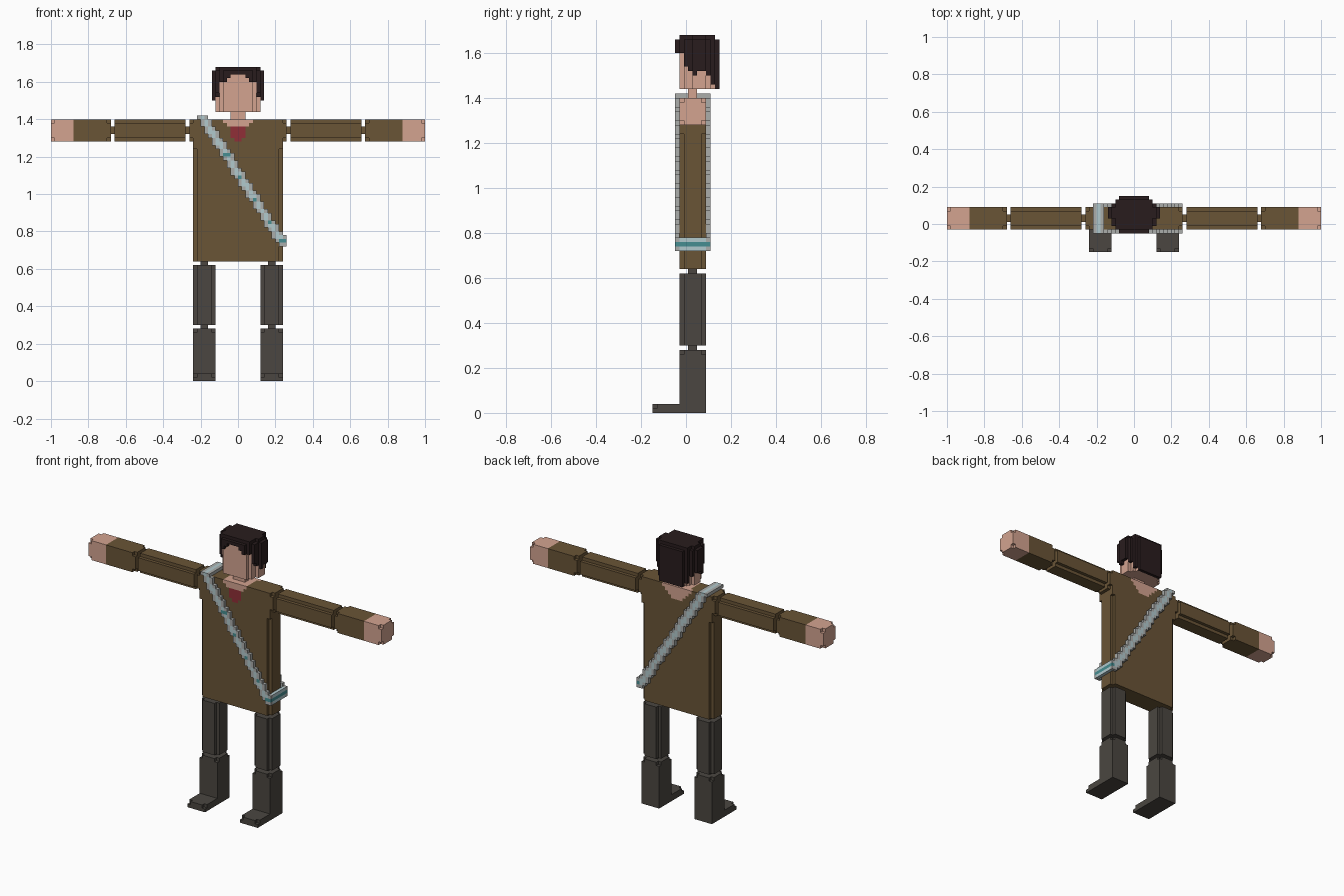
import bpy, bmesh, math

if "Cube" in bpy.data.objects:
    bpy.data.objects.remove(bpy.data.objects["Cube"])

V = 0.02      # block size
Y0 = -0.03    # front of the torso is block row 0


def material(name, r, g, b):
    m = bpy.data.materials.new(name)
    m.diffuse_color = tuple((c / 255) ** 2.2 for c in (r, g, b)) + (1,)
    m.use_nodes = True
    m.node_tree.nodes["Principled BSDF"].inputs["Base Color"].default_value = m.diffuse_color
    return m


SKIN = material("skin", 210, 162, 143)
BROWN = material("brown_cloth", 105, 85, 57)
DARK = material("dark_grey_cloth", 76, 72, 67)
HAIR = material("dark_hair", 45, 34, 35)
RED = material("red_scarf", 142, 50, 58)
GREY = material("strap_grey", 170, 172, 170)
CYAN = material("strap_pale_cyan", 176, 200, 204)
TEAL = material("strap_teal", 72, 140, 144)

# direction, then the four corners of that block side
SIDES = [((1, 0, 0), ((1, 0, 0), (1, 1, 0), (1, 1, 1), (1, 0, 1))),
         ((-1, 0, 0), ((0, 0, 0), (0, 0, 1), (0, 1, 1), (0, 1, 0))),
         ((0, 1, 0), ((0, 1, 0), (0, 1, 1), (1, 1, 1), (1, 1, 0))),
         ((0, -1, 0), ((0, 0, 0), (1, 0, 0), (1, 0, 1), (0, 0, 1))),
         ((0, 0, 1), ((0, 0, 1), (1, 0, 1), (1, 1, 1), (0, 1, 1))),
         ((0, 0, -1), ((0, 0, 0), (0, 1, 0), (1, 1, 0), (1, 0, 0)))]


def block_part(name, xs, ys, zs, rule):
    """Build the outer skin of all blocks for which rule returns a material."""
    cells = {}
    for i in range(*xs):
        for j in range(*ys):
            for k in range(*zs):
                m = rule(i, j, k)
                if m:
                    cells[i, j, k] = m
    mats = list(dict.fromkeys(cells.values()))
    bm = bmesh.new()
    verts = {}

    def vert(p):
        if p not in verts:
            verts[p] = bm.verts.new((p[0] * V, p[1] * V + Y0, p[2] * V))
        return verts[p]

    for c, m in cells.items():
        for d, corners in SIDES:
            if tuple(a + b for a, b in zip(c, d)) not in cells:
                f = bm.faces.new([vert(tuple(a + b for a, b in zip(c, q))) for q in corners])
                f.material_index = mats.index(m)
    # merge flat areas of one colour
    bmesh.ops.dissolve_limit(bm, angle_limit=0.01, verts=bm.verts[:],
                             edges=bm.edges[:], delimit={'MATERIAL'})
    me = bpy.data.meshes.new(name)
    bm.to_mesh(me)
    bm.free()
    for m in mats:
        me.materials.append(m)
    ob = bpy.data.objects.new(name, me)
    bpy.context.collection.objects.link(ob)
    return ob


def half(i):
    """Distance in blocks from the middle, the same on both sides."""
    return i if i >= 0 else -1 - i


def corner(a, a0, a1, b, b0, b1):
    return a in (a0, a1) and b in (b0, b1)


# Torso with open collar and scarf knot
def torso(i, j, k):
    u = half(i)
    if u == 11 and j in (0, 5) and k < 62:
        return None
    if u == 12 and (k < 64 or corner(j, 0, 5, k, 64, 69)):
        return None
    if j == 0 and ((u <= 1 and 65 <= k <= 67) or (u == 0 and k == 64)):
        return RED
    if (k == 69 and u <= 3) or (k == 68 and u <= 2):
        return SKIN
    if j == 5 and k >= 66 and u <= k - 65:
        return SKIN
    return BROWN


block_part("torso", (-13, 13), (0, 6), (32, 70), torso)
block_part("neck", (-2, 2), (2, 4), (70, 72), lambda i, j, k: SKIN)

# Head and hair: half widths per row from front to back
WIDTH = [4, 5, 6, 6, 7, 7, 7, 6, 5, 4]
HAIR_END = [80, 80, 77, 76, 75, 76, 76, 75, 73, 72]
FRINGE = [82, 82, 81, 80, 79]


def face(i, j, k):
    return SKIN if half(i) < WIDTH[j + 1] - 1 else None


def hair(i, j, k):
    u, w = half(i), WIDTH[j + 1]
    if u >= w:
        return None
    if k == 83:
        return HAIR if 0 <= j <= 7 and u < w - (w > 5) else None
    if 0 <= j <= 7 and k < 82 and u < w - 1:
        return None
    end = FRINGE[u] if j < 0 else HAIR_END[j + 1]
    return HAIR if k >= end else None


block_part("head", (-7, 7), (0, 8), (72, 82), face)
block_part("hair", (-7, 7), (-1, 9), (72, 84), hair)


# Limbs, made on the +x side and repeated on the other
def upper_arm(i, j, k):
    return None if corner(j, 0, 5, k, 64, 69) else BROWN


def forearm(i, j, k):
    u = half(i)
    if u in (34, 49) and corner(j, 0, 5, k, 64, 69):
        return None
    return SKIN if u >= 44 else BROWN


def upper_leg(i, j, k):
    return None if corner(half(i), 6, 11, j, 0, 5) else DARK


def lower_leg(i, j, k):
    u = half(i)
    if j < 0 and k > 1:
        return None
    if k == 13 and corner(u, 6, 11, j, 0, 5):
        return None
    if j == -6 and k == 1 and u in (6, 11):
        return None
    return DARK


def brown(i, j, k):
    return BROWN


def dark(i, j, k):
    return DARK


LIMBS = [("upper_arm", (14, 33), (0, 6), (64, 70), upper_arm),
         ("forearm_and_hand", (34, 50), (0, 6), (64, 70), forearm),
         ("shoulder_joint", (13, 14), (2, 4), (66, 68), brown),
         ("elbow_joint", (33, 34), (2, 4), (66, 68), brown),
         ("upper_leg", (6, 12), (0, 6), (15, 31), upper_leg),
         ("lower_leg_and_foot", (6, 12), (-6, 6), (0, 14), lower_leg),
         ("hip_joint", (8, 10), (2, 4), (31, 32), dark),
         ("knee_joint", (8, 10), (2, 4), (14, 15), dark)]
for name, (a, b), ys, zs, rule in LIMBS:
    block_part("left_" + name, (a, b), ys, zs, rule)
    block_part("right_" + name, (-b, -a), ys, zs, rule)


# Diagonal strap around the torso
def strap(i, j, k):
    if 0 <= j <= 5:
        if k == 70 and -11 <= i <= -9:       # over the shoulder
            return CYAN if i == -10 else GREY
        if i == 12 and 36 <= k <= 38:        # round the hip
            return TEAL if k == 37 else CYAN
        return None
    off = abs(i + 0.5 - (-9.5 + (70 - k) * 0.64))
    if i == 12 and k <= 38:
        return TEAL if k == 37 else GREY
    if off > 1.6:
        return None
    if off < 0.6:
        return TEAL if j < 0 and k in (37, 42, 48, 54, 60) else CYAN
    return GREY


block_part("strap", (-12, 13), (-1, 7), (36, 71), strap)
